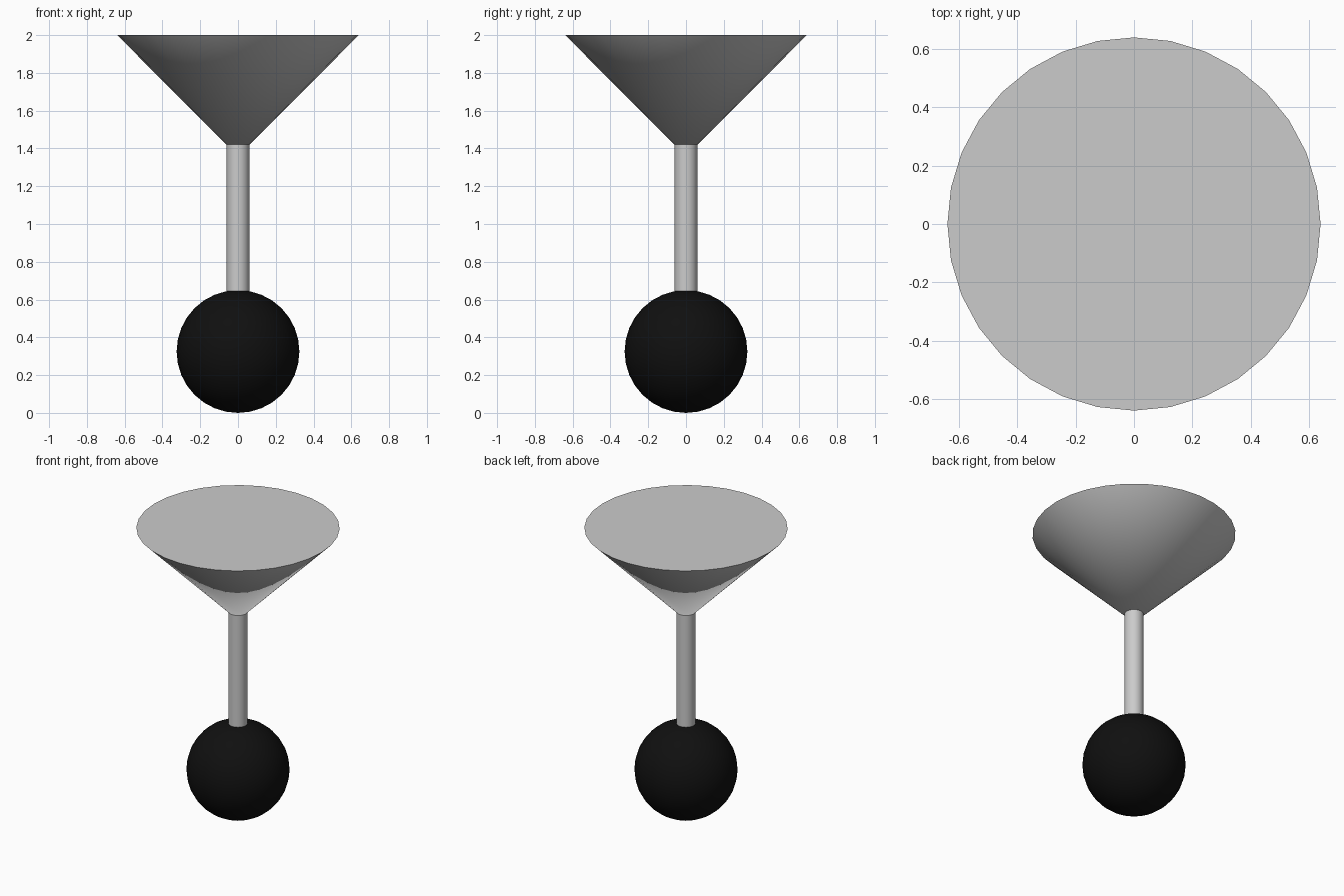
import bpy
import math

if "Cube" in bpy.data.objects:
    bpy.data.objects.remove(bpy.data.objects["Cube"])


def finish(name):
    """Name the active object and smooth it, keeping rims sharp."""
    obj = bpy.context.object
    obj.name = name
    bpy.ops.object.shade_smooth_by_angle(angle=math.radians(30))
    return obj


BALL_R = 0.325
BOWL_R = 0.64
TOP = 2.0
STEM_R = 0.06

# black ball base
bpy.ops.mesh.primitive_uv_sphere_add(segments=32, ring_count=16, radius=BALL_R,
                                     location=(0, 0, BALL_R))
ball = finish("ball_base")
black = bpy.data.materials.new("black")
black.diffuse_color = (0.005, 0.005, 0.005, 1)
black.use_nodes = True
black.node_tree.nodes["Principled BSDF"].inputs["Base Color"].default_value = black.diffuse_color
ball.data.materials.append(black)

# stem, sunk a little into the ball and the cone
low, high = 0.62, 1.44
bpy.ops.mesh.primitive_cylinder_add(vertices=32, radius=STEM_R, depth=high - low,
                                    location=(0, 0, (low + high) / 2))
finish("stem")

# inverted 45 degree cone with a flat top, its tip hidden in the stem
bpy.ops.mesh.primitive_cone_add(vertices=32, radius1=0, radius2=BOWL_R, depth=BOWL_R,
                                location=(0, 0, TOP - BOWL_R / 2))
finish("cone_top")
